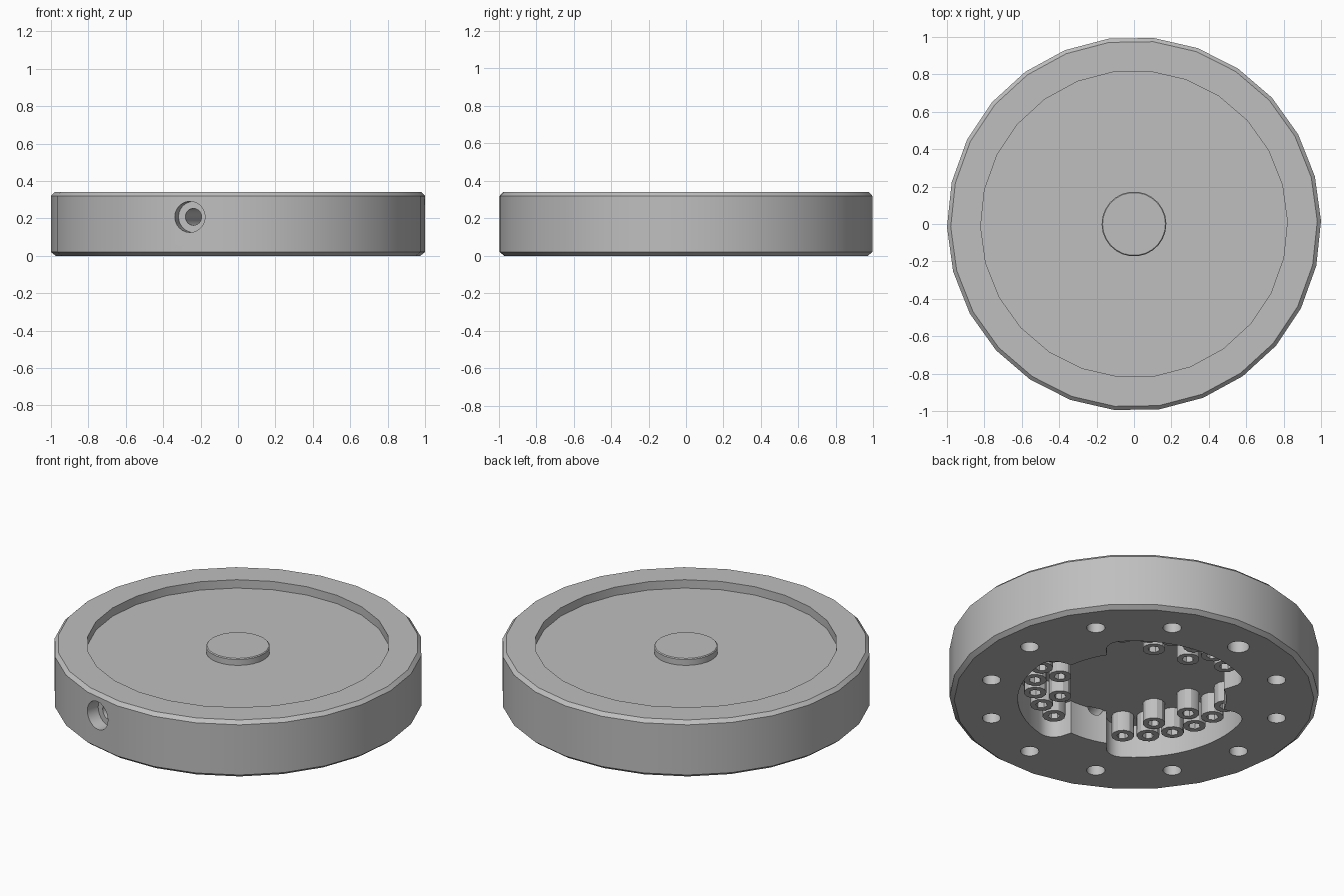
import bpy, bmesh
from math import sin, cos, pi, radians, sqrt
from mathutils import Matrix, Vector

if "Cube" in bpy.data.objects:
    bpy.data.objects.remove(bpy.data.objects["Cube"])

HEIGHT = 0.34
CEILING = 0.20          # roof of the underside pocket

grey = bpy.data.materials.new("light grey")
grey.diffuse_color = (0.52, 0.52, 0.52, 1)
grey.use_nodes = True
grey.node_tree.nodes["Principled BSDF"].inputs["Base Color"].default_value = grey.diffuse_color


def bearing(deg, r, z=0.0):
    """Point at a compass bearing: 0 is +y, 90 is +x."""
    a = radians(deg)
    return Vector((r * sin(a), r * cos(a), z))


def finish(name, bm):
    bmesh.ops.recalc_face_normals(bm, faces=bm.faces)
    mesh = bpy.data.meshes.new(name)
    bm.to_mesh(mesh)
    bm.free()
    mesh.materials.append(grey)
    obj = bpy.data.objects.new(name, mesh)
    bpy.context.collection.objects.link(obj)
    return obj


def lathe(name, profile, sides, start=0.0, hex_rings=()):
    """Spin (radius, z) points; rings in hex_rings become hexagons."""
    bm = bmesh.new()
    rings = []
    for k, (r, z) in enumerate(profile):
        ring = []
        for i in range(sides):
            flat = cos(pi / 6) if k in hex_rings and i % 2 else 1
            a = start + 2 * pi * i / sides
            ring.append(bm.verts.new((r * flat * cos(a), r * flat * sin(a), z)))
        rings.append(ring)
    for a, b in zip(rings, rings[1:]):
        for i in range(sides):
            j = (i + 1) % sides
            bm.faces.new((a[i], a[j], b[j], b[i]))
    bm.faces.new(rings[0])
    bm.faces.new(rings[-1])
    return finish(name, bm)


def rod(bm, p, q, radius, sides=24):
    """Closed cylinder from p to q."""
    d = q - p
    m = Matrix.Translation((p + q) / 2) @ d.to_track_quat('Z', 'Y').to_matrix().to_4x4()
    bmesh.ops.create_cone(bm, cap_ends=True, segments=sides, radius1=radius,
                          radius2=radius, depth=d.length, matrix=m)


def cut(target, cutter):
    cutter.hide_render = True
    cutter.hide_set(True)
    mod = target.modifiers.new("cut", 'BOOLEAN')
    mod.operation = 'DIFFERENCE'
    mod.solver = 'EXACT'
    mod.object = cutter


def smooth(obj):
    bpy.ops.object.select_all(action='DESELECT')
    obj.select_set(True)
    bpy.context.view_layer.objects.active = obj
    bpy.ops.object.shade_smooth_by_angle(angle=radians(30))


# Chamfered disc with a shallow top recess and a centre boss
disc = lathe("disc_body", [
    (0.975, 0), (1.0, 0.02), (1.0, HEIGHT - 0.02), (0.98, HEIGHT),
    (0.82, HEIGHT), (0.82, 0.29), (0.173, 0.29), (0.173, 0.325), (0.168, 0.33)],
    26, start=radians(90 - 6))

# Underside pocket: round, widened into three lobes with rounded ends
LOBES = (10, 130, 250)
bm = bmesh.new()
outline = []
for i in range(240):
    deg = i * 1.5
    off = min(abs((deg - c + 180) % 360 - 180) for c in LOBES)
    d = radians(off - 36.5)
    r = 0.5
    if d <= 0:
        r = 0.63
    elif 0.54 * sin(d) < 0.09:
        r = max(r, 0.54 * cos(d) + sqrt(0.0081 - (0.54 * sin(d)) ** 2))
    outline.append(bm.verts.new(bearing(deg, r, -0.05)))
base = bm.faces.new(outline)
top = bmesh.ops.extrude_face_region(bm, geom=[base])["geom"]
bmesh.ops.translate(bm, vec=(0, 0, CEILING + 0.05),
                    verts=[v for v in top if isinstance(v, bmesh.types.BMVert)])
cut(disc, finish("pocket_cutter", bm))

# Ring of twelve blind mounting holes, one of them larger
bm = bmesh.new()
for k in range(12):
    deg = 25 + 30 * k
    rod(bm, bearing(deg, 0.8, -0.05), bearing(deg, 0.8, 0.15),
        0.06 if k == 11 else 0.05, 20)
cut(disc, finish("mounting_hole_cutter", bm))

# Counterbored side port
for name, inner, radius in (("port_counterbore_cutter", 0.92, 0.083),
                            ("port_bore_cutter", 0.49, 0.045)):
    bm = bmesh.new()
    rod(bm, bearing(195, 1.1, 0.208), bearing(195, inner, 0.208), radius)
    cut(disc, finish(name, bm))

bpy.context.view_layer.objects.active = disc
disc.select_set(True)
for mod in list(disc.modifiers):
    bpy.ops.object.modifier_apply(modifier=mod.name)
smooth(disc)

# Socket-head screws hanging from the pocket roof
screw = lathe("socket_screw", [
    (0.062, CEILING + 0.005), (0.062, 0.085), (0.058, 0.08),
    (0.032, 0.08), (0.032, 0.13)], 24, hex_rings=())
bpy.data.objects.remove(screw)
screw = lathe("socket_screw", [
    (0.062, CEILING + 0.005), (0.062, 0.08), (0.033, 0.08), (0.033, 0.13)],
    12, hex_rings=(2, 3))
smooth(screw)
spots = [(c + (i - 2.5) * 14.6, 0.54) for c in LOBES for i in range(6)]
spots += [(c + s * 15, 0.415) for c in LOBES for s in (-1, 1)]
for n, (deg, r) in enumerate(spots):
    obj = screw if n == 0 else screw.copy()
    if n:
        bpy.context.collection.objects.link(obj)
    obj.location = bearing(deg, r)
    obj.rotation_euler.z = -radians(deg)
